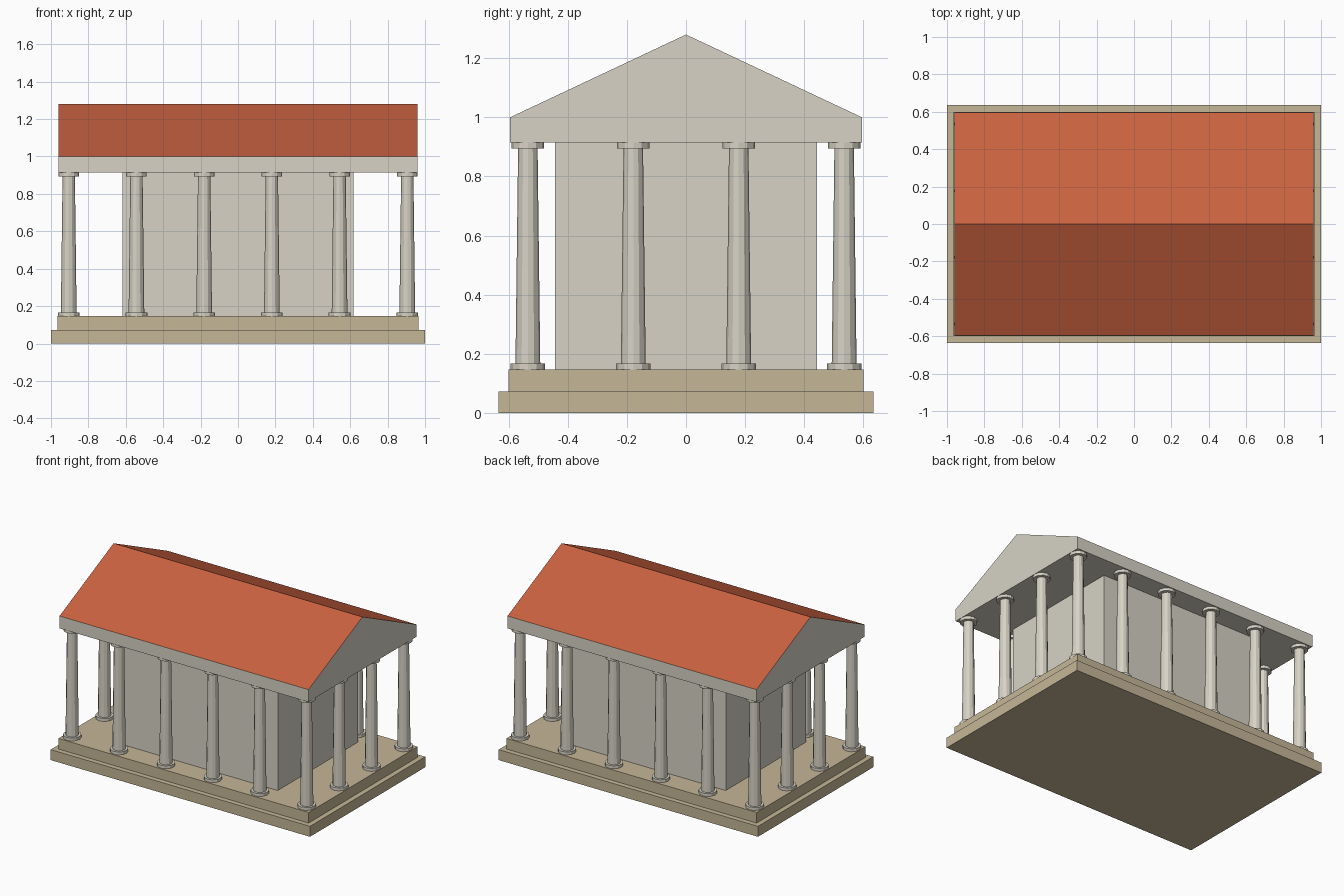
import bpy, bmesh, math

cube = bpy.data.objects.get("Cube")
if cube:
    bpy.data.objects.remove(cube, do_unlink=True)


def material(name, rgb):
    m = bpy.data.materials.new(name)
    m.use_nodes = True
    colour = (*rgb, 1)
    m.diffuse_color = colour
    m.node_tree.nodes["Principled BSDF"].inputs["Base Color"].default_value = colour
    return m


marble = material("pale marble", (0.68, 0.65, 0.56))
sandstone = material("sandstone", (0.56, 0.47, 0.31))
terracotta = material("terracotta", (0.58, 0.12, 0.05))


def finish(name, bm, *mats):
    bmesh.ops.recalc_face_normals(bm, faces=bm.faces)
    mesh = bpy.data.meshes.new(name)
    bm.to_mesh(mesh)
    bm.free()
    for m in mats:
        mesh.materials.append(m)
    obj = bpy.data.objects.new(name, mesh)
    bpy.context.collection.objects.link(obj)
    return obj


def box(name, half_x, half_y, low, high, mat):
    bm = bmesh.new()
    bmesh.ops.create_cube(bm, size=2)
    for v in bm.verts:
        v.co = (v.co.x * half_x, v.co.y * half_y, high if v.co.z > 0 else low)
    return finish(name, bm, mat)


# Heights shared between parts
STEP, FLOOR, BEAM, EAVES, RIDGE = 0.073, 0.147, 0.914, 1.0, 1.28

# Stepped platform and inner chamber
box("lower_step", 1.0, 0.635, 0, STEP, sandstone)
box("upper_step", 0.965, 0.6, STEP, FLOOR, sandstone)
box("inner_chamber", 0.617, 0.443, FLOOR, BEAM, marble)

# Beam and gabled roof: one pentagonal prism with tiled slopes
W, D = 0.96, 0.595
profile = [(-D, BEAM), (D, BEAM), (D, EAVES), (0, RIDGE), (-D, EAVES)]
bm = bmesh.new()
gable = bm.faces.new([bm.verts.new((-W, y, z)) for y, z in profile])
ext = bmesh.ops.extrude_face_region(bm, geom=[gable], use_keep_orig=True)
verts = [g for g in ext["geom"] if isinstance(g, bmesh.types.BMVert)]
bmesh.ops.translate(bm, verts=verts, vec=(2 * W, 0, 0))
bmesh.ops.recalc_face_normals(bm, faces=bm.faces)
for f in bm.faces:
    f.material_index = 1 if f.normal.z > 0.1 else 0
finish("beam_and_roof", bm, marble, terracotta)

# Column mesh: base disc, tapered shaft, capital
SIDES = 12
RIM = 0.02
bm = bmesh.new()
for low, high, r_low, r_high in (
        (FLOOR, FLOOR + RIM, 0.058, 0.058),
        (FLOOR + RIM, BEAM - RIM, 0.042, 0.033),
        (BEAM - RIM, BEAM, 0.055, 0.055)):
    cone = bmesh.ops.create_cone(bm, cap_ends=True, segments=SIDES,
                                 radius1=r_low, radius2=r_high, depth=high - low)
    bmesh.ops.translate(bm, verts=cone["verts"], vec=(0, 0, (low + high) / 2))
first = finish("column", bm, marble)

# Colonnade around the edge: six along each side, four across each end
X, Y = 0.905, 0.535
spots = [(X * (2 * i / 5 - 1), Y * (2 * j / 3 - 1))
         for i in range(6) for j in range(4) if i in (0, 5) or j in (0, 3)]
first.location = (*spots[0], 0)
for x, y in spots[1:]:
    column = bpy.data.objects.new("column", first.data)
    column.location = (x, y, 0)
    bpy.context.collection.objects.link(column)
